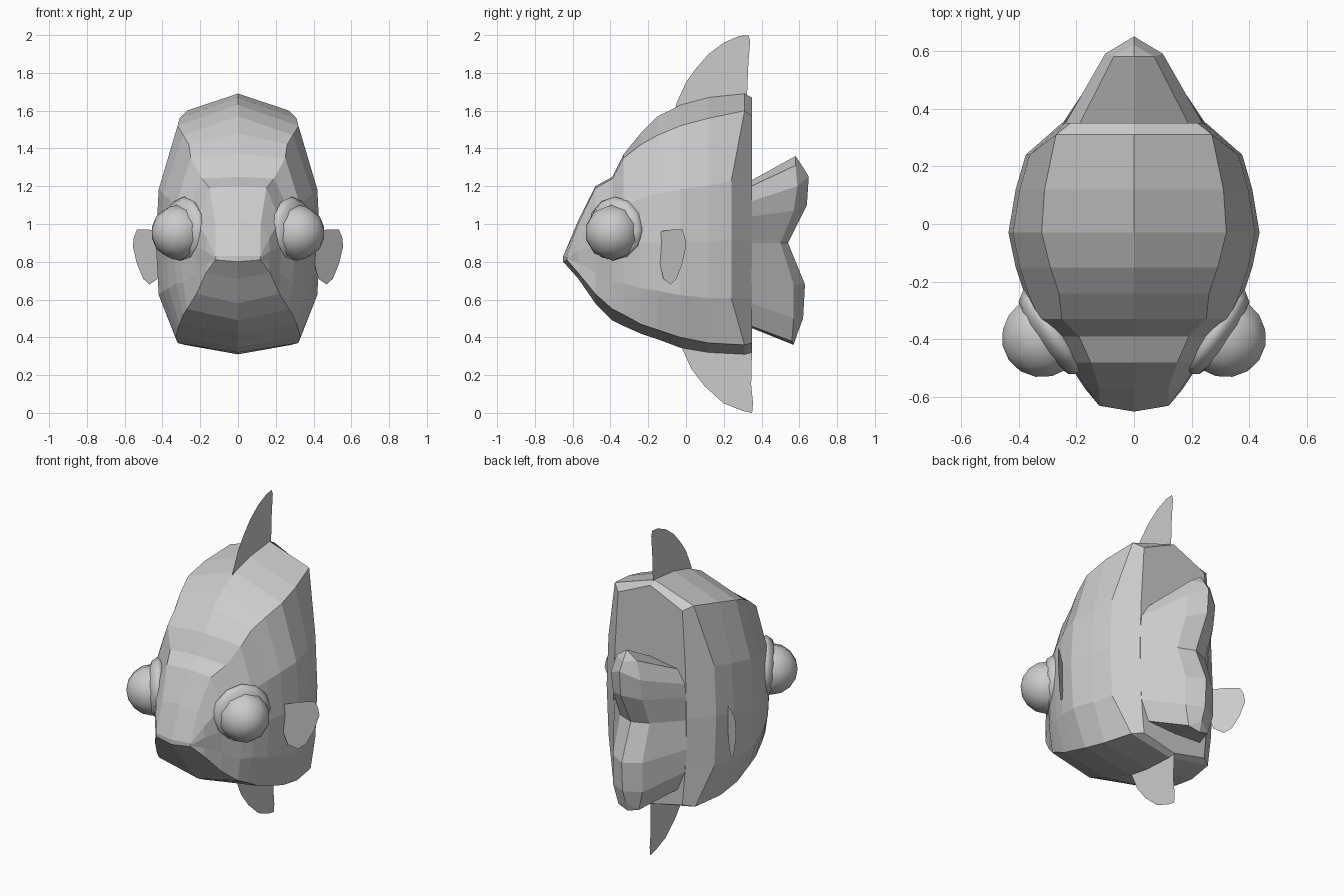
import bpy, math
from mathutils import Vector

cube = bpy.data.objects.get("Cube")
if cube:
    bpy.data.objects.remove(cube, do_unlink=True)

grey = bpy.data.materials.new("plain grey")
grey.use_nodes = True
COLOUR = (0.6, 0.6, 0.6, 1)
grey.diffuse_color = COLOUR
grey.node_tree.nodes["Principled BSDF"].inputs["Base Color"].default_value = COLOUR


def make_object(name, verts, faces, mirror=False):
    mesh = bpy.data.meshes.new(name)
    mesh.from_pydata(verts, [], faces)
    mesh.materials.append(grey)
    obj = bpy.data.objects.new(name, mesh)
    bpy.context.collection.objects.link(obj)
    if mirror:
        obj.modifiers.new("mirror", "MIRROR").merge_threshold = 0.002
    return obj


def loft(name, rings, caps=()):
    """Bridge equal rings of points on the +x half, then mirror them."""
    size = len(rings[0])
    verts = [point for ring in rings for point in ring]
    faces = [(r * size + i, r * size + i + 1, (r + 1) * size + i + 1, (r + 1) * size + i)
             for r in range(len(rings) - 1) for i in range(size - 1)]
    for r in caps:
        start = (r % len(rings)) * size
        ring = list(range(start, start + size))
        faces.append(ring if r < 0 else ring[::-1])
    return make_object(name, verts, faces, mirror=True)


# Body: y, top z, top edge x and z, half width, bottom edge x and z, bottom z
sections = [
    (-.63, .83, .12, .83, .12, .12, .81, .80),
    (-.57, 1.02, .12, 1.0, .17, .17, .74, .71),
    (-.48, 1.2, .15, 1.19, .23, .22, .63, .58),
    (-.39, 1.25, .19, 1.24, .3, .27, .55, .49),
    (-.33, 1.37, .25, 1.35, .34, .29, .52, .46),
    (-.24, 1.48, .26, 1.42, .38, .31, .47, .42),
    (-.15, 1.57, .29, 1.47, .41, .32, .44, .39),
    (-.03, 1.63, .32, 1.52, .435, .33, .4, .345),
    (.12, 1.67, .31, 1.56, .41, .32, .37, .32),
    (.24, 1.69, .27, 1.6, .375, .28, .36, .31),
    (.35, 1.67, .22, 1.57, .25, .22, .37, .32),
]


def body_ring(index):
    y, top, x1, z1, w, x5, z5, bottom = sections[index]
    side = [(w * k, y, z5 + (z1 - z5) * t) for k, t in ((.965, .7), (1, .45), (.965, .2))]
    # The nose bows forward; the rear rim sweeps back at top and bottom
    mid_y = y - .02 if index == 0 else y
    edge_y = mid_y = .31 if index == len(sections) - 2 else mid_y
    if index != len(sections) - 2:
        edge_y = y
    return [(0, mid_y, top), (x1, edge_y, z1), *side, (x5, edge_y, z5), (0, mid_y, bottom)]


loft("body", [body_ring(i) for i in range(len(sections))], caps=(0, -1))

# Tail: base half width and z, side x, y and z, centre y and z
tail_rows = [
    (0, 1.23, 0, .58, 1.36, .58, 1.36),
    (.19, 1.2, .07, .58, 1.31, .62, 1.3),
    (.24, 1.12, .1, .59, 1.2, .65, 1.25),
    (.25, 1.04, .1, .57, 1.07, .64, 1.1),
    (.25, .9, .1, .5, .9, .54, .9),
    (.25, .72, .1, .57, .68, .63, .68),
    (.24, .58, .1, .57, .5, .62, .5),
    (.19, .46, .07, .56, .38, .59, .42),
    (0, .45, 0, .57, .36, .57, .36),
]
loft("tail", [[(0, .33, bz), (bx, .345, bz), (sx, sy, sz), (0, cy, cz)]
              for bx, bz, sx, sy, sz, cy, cz in tail_rows])


# Flat fins drawn as outlines in the (y, z) plane
def fin(name, outline, place=lambda y, z: (0, y, z)):
    return make_object(name, [place(y, z) for y, z in outline], [range(len(outline))])


fin("dorsal_fin", [(-.06, 1.6), (-.05, 1.64), (0, 1.75), (.05, 1.82), (.12, 1.9), (.2, 1.96),
                   (.28, 1.995), (.33, 2), (.34, 1.97), (.33, 1.85), (.32, 1.6)])
fin("belly_fin", [(-.04, .4), (-.02, .34), (.03, .23), (.1, .14), (.2, .05), (.3, .01),
                  (.35, 0), (.355, .05), (.345, .15), (.35, .36)])

# Side fins swept outward and back; the right one sits further back
side_outline = [(-.14, .96), (-.08, .97), (-.02, .97), (-.005, .93), (0, .88), (-.02, .79),
                (-.05, .71), (-.08, .68), (-.12, .71), (-.14, .8)]
for name, sign, shift in (("left_side_fin", 1, 0), ("right_side_fin", -1, .305)):
    fin(name, side_outline,
        lambda y, z: (sign * (.557 + y * 1.1), y + shift, z))


# Bulging eyes: a flattened socket with a ball in front
def ellipsoid(name, centre, scale, direction, segments, rings):
    bpy.ops.mesh.primitive_uv_sphere_add(segments=segments, ring_count=rings, location=centre)
    obj = bpy.context.object
    obj.name = name
    obj.scale = scale
    obj.rotation_euler = Vector(direction).to_track_quat("Z", "Y").to_euler()
    obj.data.materials.append(grey)
    bpy.ops.object.shade_smooth_by_angle(angle=math.radians(50))


for name, sign in (("left", 1), ("right", -1)):
    outward = (sign * .82, -.57, 0)
    ellipsoid(name + "_eye_socket", (sign * .285, -.375, .97), (.175, .175, .07), outward, 12, 6)
    ellipsoid(name + "_eyeball", (sign * .312, -.388, .955), (.148, .148, .148), outward, 10, 8)
